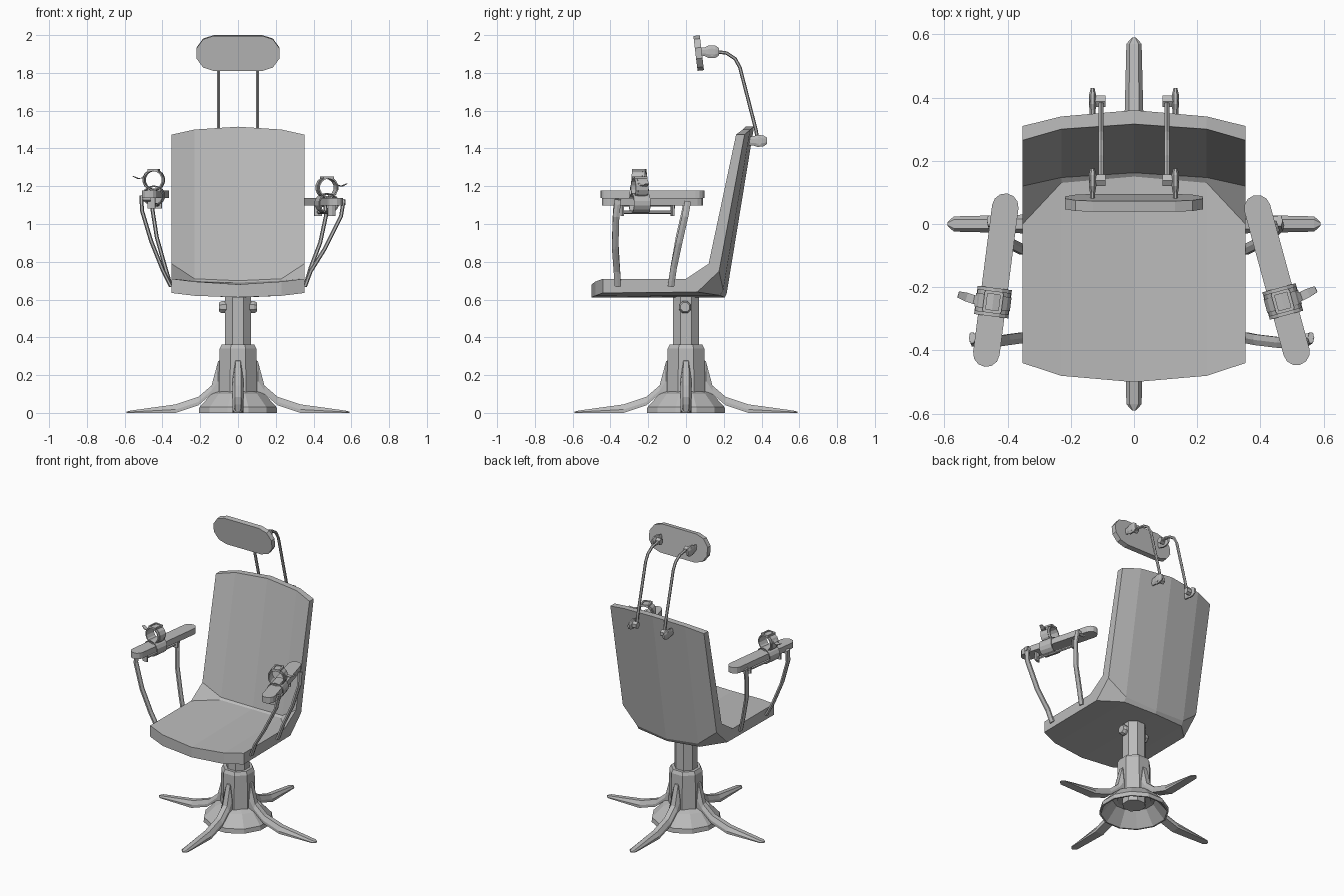
import bpy
import bmesh
from math import sin, cos, pi, atan2
from mathutils import Matrix, Vector

cube = bpy.data.objects.get("Cube")
if cube:
    bpy.data.objects.remove(cube, do_unlink=True)

GREY = 0.5
mat = bpy.data.materials.new("plain grey")
mat.use_nodes = True
mat.diffuse_color = (GREY, GREY, GREY, 1)
mat.node_tree.nodes["Principled BSDF"].inputs["Base Color"].default_value = (GREY, GREY, GREY, 1)


def loft(name, rings, cyclic=False, matrix=None):
    """Skin a list of equally sized closed rings; cap the ends unless cyclic."""
    bm = bmesh.new()
    loops = [[bm.verts.new(p) for p in ring] for ring in rings]
    pairs = list(zip(loops, loops[1:]))
    if cyclic:
        pairs.append((loops[-1], loops[0]))
    else:
        bm.faces.new(loops[0])
        bm.faces.new(loops[-1])
    for a, b in pairs:
        for i in range(len(a)):
            j = (i + 1) % len(a)
            bm.faces.new((a[i], a[j], b[j], b[i]))
    bmesh.ops.recalc_face_normals(bm, faces=bm.faces)
    mesh = bpy.data.meshes.new(name)
    bm.to_mesh(mesh)
    bm.free()
    mesh.materials.append(mat)
    obj = bpy.data.objects.new(name, mesh)
    bpy.context.collection.objects.link(obj)
    if matrix is not None:
        obj.matrix_world = matrix
    return obj


def lathe(name, profile, sides, **kw):
    step = 2 * pi / sides
    return loft(name, [[(r * cos((i + 0.5) * step), r * sin((i + 0.5) * step), z)
                        for i in range(sides)] for r, z in profile], **kw)


def bar(name, path, wide, thick, ref=(0, 1, 0), sides=6, scales=None, matrix=None):
    """Sweep a flattened polygon along a path, its wide side along ref."""
    pts = [Vector(p) for p in path]
    rings = []
    for k, p in enumerate(pts):
        t = (pts[min(k + 1, len(pts) - 1)] - pts[max(k - 1, 0)]).normalized()
        u = Vector(ref)
        u = (u - t * u.dot(t)).normalized()
        v = t.cross(u)
        s = scales[k] if scales else 1
        angles = [2 * pi * (i + 0.5) / sides for i in range(sides)]
        f = s / cos(pi / sides)
        rings.append([p + u * wide * f * cos(a) + v * thick * f * sin(a) for a in angles])
    return loft(name, rings, matrix=matrix)


def stadium(half, radius, n):
    """Outline with round ends, long direction first."""
    out = []
    for side in (1, -1):
        for i in range(n + 1):
            a = -pi / 2 + pi * i / n
            out.append((side * (half + radius * cos(a)), side * radius * sin(a)))
    return out


# Seat and backrest shell, curved across its width
edge = [(-.44, .635), (-.44, .71), (0, .71), (.12, .79),
        (.265, 1.473), (.31, 1.473), (.175, .75), (.06, .64)]
mid = [(-.48, .62), (-.48, .695), (.13, .70), (.147, .71),
       (.30, 1.5), (.34, 1.5), (.197, .65), (.18, .622)]
centre = [(-.5, .612), (-.5, .68), (.15, .69), (.162, .70),
          (.316, 1.515), (.36, 1.515), (.215, .63), (.205, .61)]
stations = [(-.352, edge), (-.23, mid), (0, centre), (.23, mid), (.352, edge)]
loft("seat_shell", [[(x, y, z) for y, z in prof] for x, prof in stations])

# Pedestal
lathe("base_skirt", [(.08, .1), (.13, .09), (.205, 0), (.215, 0), (.212, .03),
                     (.145, .1), (.1, .115), (.08, .115)], 12, cyclic=True)
lathe("base_column", [(.11, .09), (.105, .34), (.094, .362)], 8)
lathe("seat_shaft", [(.074, .05), (.074, .63)], 8)
for s in (-1, 1):
    bar("shaft_bolt", [(s * .05, -.005, .56), (s * .085, -.005, .56), (s * .1, -.005, .56)],
        .032, .032, sides=8, scales=(1, 1, .75))

# Four floor legs: radius, top height, underside height, half width, top half width
leg = [(.07, .285, .1, .025, .008), (.105, .275, .1, .03, .014), (.14, .145, .1, .03, .016),
       (.21, .085, .04, .03, .016), (.33, .045, 0, .03, .016),
       (.57, .012, 0, .024, .014), (.59, .006, 0, .006, .004)]
for k in range(4):
    loft("floor_leg", [[(r, -w, b), (r, w, b), (r, w, b + (t - b) * .4), (r, wt, t),
                        (r, -wt, t), (r, -w, b + (t - b) * .4)] for r, t, b, w, wt in leg],
         matrix=Matrix.Rotation(k * pi / 2, 4, 'Z'))

# Headrest pad, tilted forward
tilt = Matrix.Translation((0, .067, 1.905)) @ Matrix.Rotation(.12, 4, 'X')
loft("headrest_pad", [[(x, y, z) for x, z in stadium(.13, .093, 5)] for y in (-.017, .017)],
     matrix=tilt)

# Headrest rods with clamps at both ends
for s in (-1, 1):
    x = s * .104
    bar("headrest_rod", [(x, .38, 1.44), (x, .37, 1.5), (x, .285, 1.83), (x, .26, 1.875),
                         (x, .215, 1.905), (x, .14, 1.915)], .008, .008, ref=(1, 0, 0))
    bar("upper_clamp", [(s * .131, y, 1.912) for y in (.07, .1, .12, .155, .175)],
        .012, .033, ref=(1, 0, 0), sides=8, scales=(.6, .7, 1, 1, .6))
    bar("lower_clamp", [(s * .131, y, 1.44) for y in (.325, .36, .38, .41, .43)],
        .012, .032, ref=(1, 0, 0), sides=8, scales=(.7, .8, 1, .9, .5))
    for y, z in ((.138, 1.912), (.388, 1.44)):
        bar("clamp_pivot", [(s * .142, y, z), (s * .09, y, z)], .018, .02)


def make_arm(s, back, front, top, outer, inner):
    """One armrest with its posts, under rail and wrist cuff."""
    b, f = Vector(back), Vector(front)
    d = b - f
    m = (b + f) / 2
    half = d.length / 2
    frame = Matrix.Translation((m.x, m.y, top)) @ Matrix.Rotation(atan2(-d.x, d.y), 4, 'Z')
    loft("armrest_pad", [[(-w, l, z) for l, w in stadium(half, .042, 6)] for z in (-.04, 0)],
         matrix=frame)

    # Bent posts from the seat edge to the pad
    bar("front_post", outer, .017, .009)
    bar("rear_post", inner, .017, .009)
    for path in (outer, inner):
        x, y, z = path[-1]
        bar("post_peg", [(x + s * .008, y, z - .015), (x - s * .05, y, z - .015)], .013, .013)

    # Rail below the pad
    bar("under_rail", [(0, -.17, -.075), (0, .12, -.075)], .008, .008, ref=(1, 0, 0), matrix=frame)
    for y in (-.165, .11):
        bar("rail_lug", [(0, y, -.035), (0, y, -.095)], .02, .008, ref=(1, 0, 0), matrix=frame)

    # Cuff around the wrist and strap around the pad
    def band(name, z, ro, ri, wide, flat):
        turn = Matrix.Translation((0, -.07, z)) @ Matrix.Diagonal((1, 1, flat, 1))
        lathe(name, [(ro, wide), (ro, -wide), (ri, -wide), (ri, wide)], 14, cyclic=True,
              matrix=frame @ turn @ Matrix.Rotation(pi / 2, 4, 'X'))
    band("wrist_cuff", .055, .054, .047, .035, 1)
    band("cuff_strap", .055, .058, .052, .022, 1)
    band("pad_strap", -.028, .056, .05, .045, .95)
    bar("strap_tail", [(s * .04, -.07, .09), (s * .06, -.07, .066), (s * .085, -.065, .063),
                       (s * .112, -.06, .075)], .02, .003, sides=4,
        scales=(.7, .7, .7, .5), matrix=frame)
    for y in (-.1, -.04):
        bar("buckle_side", [(-.028, y, .108), (.028, y, .108)], .005, .006, sides=4, matrix=frame)
    for x in (-.025, .025):
        bar("buckle_end", [(x, -.1, .108), (x, -.04, .108)], .005, .006, ref=(1, 0, 0),
            sides=4, matrix=frame)


# The two armrests sit at slightly different heights and angles
make_arm(-1, (-.407, .055), (-.467, -.41), 1.178,
         [(-.355, -.36, .67), (-.4, -.366, .76), (-.46, -.375, .91), (-.508, -.37, 1.07), (-.512, -.36, 1.15)],
         [(-.355, -.08, .67), (-.385, -.065, .77), (-.43, -.037, .93), (-.452, -.005, 1.07), (-.455, .01, 1.15)])
make_arm(1, (.39, .05), (.514, -.405), 1.138,
         [(.355, -.36, .67), (.385, -.366, .75), (.46, -.375, .87), (.545, -.37, 1.04), (.56, -.36, 1.13)],
         [(.355, -.08, .67), (.385, -.065, .77), (.435, -.037, .9), (.465, -.005, 1.04), (.46, .01, 1.12)])
